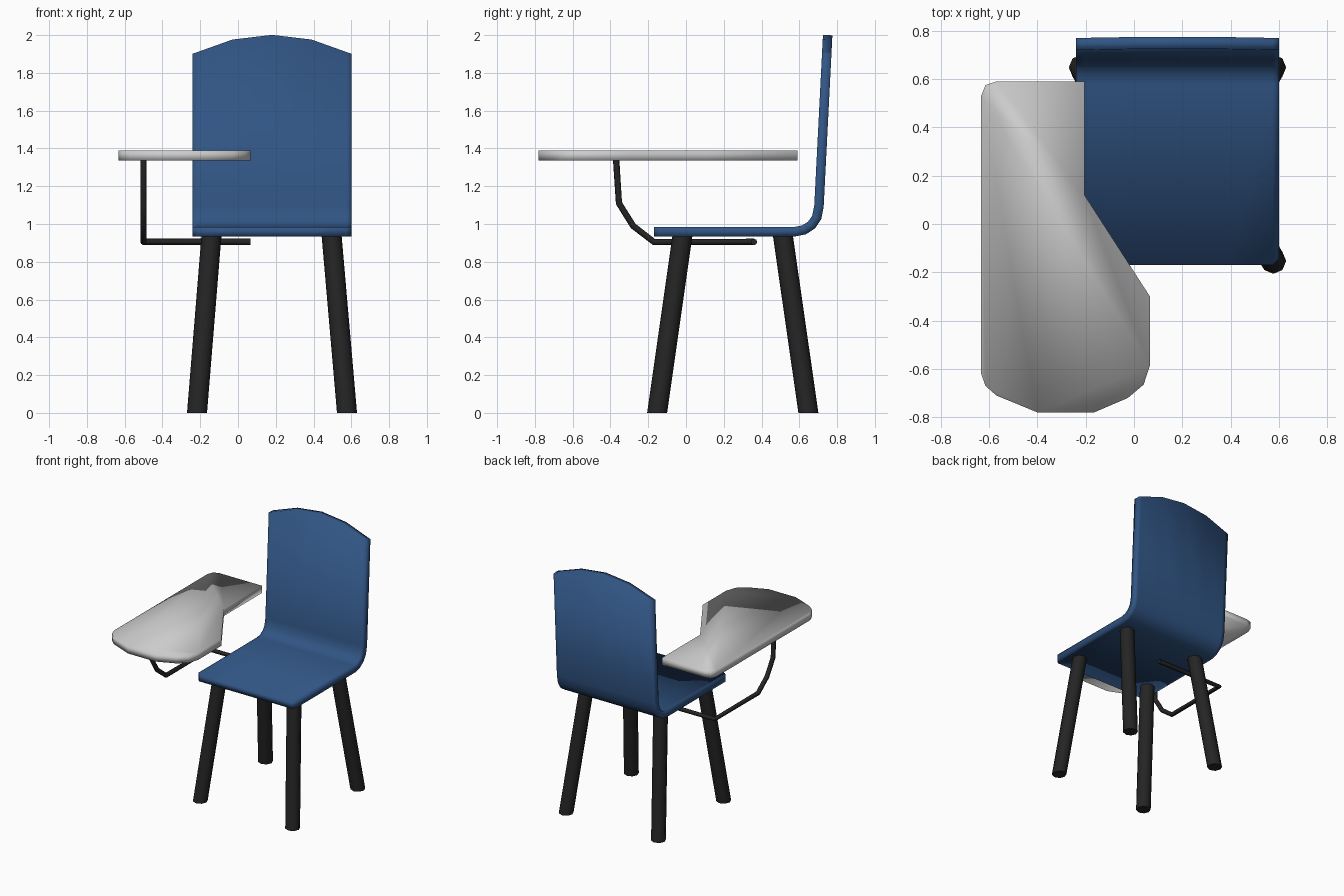
import bpy, math

if "Cube" in bpy.data.objects:
    bpy.data.objects.remove(bpy.data.objects["Cube"])


def material(name, rgb):
    m = bpy.data.materials.new(name)
    m.diffuse_color = (*rgb, 1)
    m.use_nodes = True
    m.node_tree.nodes["Principled BSDF"].inputs["Base Color"].default_value = m.diffuse_color
    return m


BLUE = material("blue", (0.03, 0.09, 0.23))
BLACK = material("black", (0.018, 0.018, 0.018))


def make(name, verts, faces, mat=None):
    me = bpy.data.meshes.new(name)
    me.from_pydata(verts, [], faces)
    me.update()
    ob = bpy.data.objects.new(name, me)
    bpy.context.collection.objects.link(ob)
    if mat:
        me.materials.append(mat)
    for o in bpy.context.selected_objects:
        o.select_set(False)
    ob.select_set(True)
    bpy.context.view_layer.objects.active = ob
    return ob


def prism(name, bottom, top, mat=None):
    """Closed solid between two matching rings (counter-clockwise from above)."""
    n = len(bottom)
    faces = [(i, (i + 1) % n, n + (i + 1) % n, n + i) for i in range(n)]
    faces += [tuple(reversed(range(n))), tuple(range(n, 2 * n))]
    return make(name, bottom + top, faces, mat)


# Seat and back: one bent shell with an arched top and clipped front corners
profile = [(-0.17, 0.96), (0.58, 0.96), (0.625, 0.969), (0.665, 0.995),
           (0.692, 1.035), (0.704, 1.095), (0.75, 2.0)]
columns = [(-0.24, 1.90), (-0.215, 1.909), (-0.03, 1.975), (0.18, 2.0),
           (0.39, 1.975), (0.575, 1.909), (0.60, 1.90)]
verts, faces = [], []
nc = len(columns)
for j, (y, z) in enumerate(profile):
    for i, (x, top) in enumerate(columns):
        yy, zz = y, z
        if j == 0 and i in (0, nc - 1):
            yy += 0.025
        if j == len(profile) - 1:
            zz = top
            yy -= (2.0 - top) * 0.05
        verts.append((x, yy, zz))
for j in range(len(profile) - 1):
    for i in range(nc - 1):
        a = j * nc + i
        faces.append((a, a + 1, a + nc + 1, a + nc))
shell = make("seat_and_back", verts, faces, BLUE)
solid = shell.modifiers.new("thickness", 'SOLIDIFY')
solid.thickness = 0.05
solid.offset = 0
solid.use_even_offset = True
bpy.ops.object.modifier_apply(modifier=solid.name)
bpy.ops.object.shade_smooth()


# Four splayed legs
def ring(cx, cy, z, r=0.053, n=8):
    return [(cx + r * math.cos(2 * math.pi * k / n),
             cy + r * math.sin(2 * math.pi * k / n), z) for k in range(n)]


for side, x0, x1 in (("left", -0.217, -0.14), ("right", 0.577, 0.495)):
    for end, y0, y1 in (("front", -0.153, -0.018), ("back", 0.648, 0.512)):
        prism(f"{end}_{side}_leg", ring(x0, y0, 0), ring(x1, y1, 0.945), BLACK)
        bpy.ops.object.shade_smooth_by_angle(angle=math.radians(50))

# Writing tablet
outline = [(-0.205, 0.59), (-0.57, 0.59), (-0.615, 0.575), (-0.633, 0.53),
           (-0.633, -0.62), (-0.615, -0.67), (-0.57, -0.71), (-0.40, -0.78),
           (-0.165, -0.78), (-0.025, -0.72), (0.04, -0.665), (0.066, -0.585),
           (0.066, -0.30), (-0.205, 0.12)]
prism("writing_tablet", [(x, y, 1.335) for x, y in outline],
      [(x, y, 1.39) for x, y in outline])
bpy.ops.object.shade_smooth()

# Bent tube carrying the tablet from under the seat
path = [(0.066, 0.36, 0.905), (-0.5, 0.36, 0.905), (-0.5, -0.17, 0.905),
        (-0.5, -0.28, 0.99), (-0.5, -0.355, 1.11), (-0.5, -0.37, 1.345)]
cu = bpy.data.curves.new("tablet_support", 'CURVE')
cu.dimensions = '3D'
cu.bevel_depth = 0.017
cu.bevel_resolution = 2
cu.use_fill_caps = True
sp = cu.splines.new('POLY')
sp.points.add(len(path) - 1)
for p, co in zip(sp.points, path):
    p.co = (*co, 1)
cu.materials.append(BLACK)
tube = bpy.data.objects.new("tablet_support", cu)
bpy.context.collection.objects.link(tube)
for o in bpy.context.selected_objects:
    o.select_set(False)
tube.select_set(True)
bpy.context.view_layer.objects.active = tube
bpy.ops.object.convert(target='MESH')
bpy.ops.object.shade_smooth_by_angle(angle=math.radians(50))
